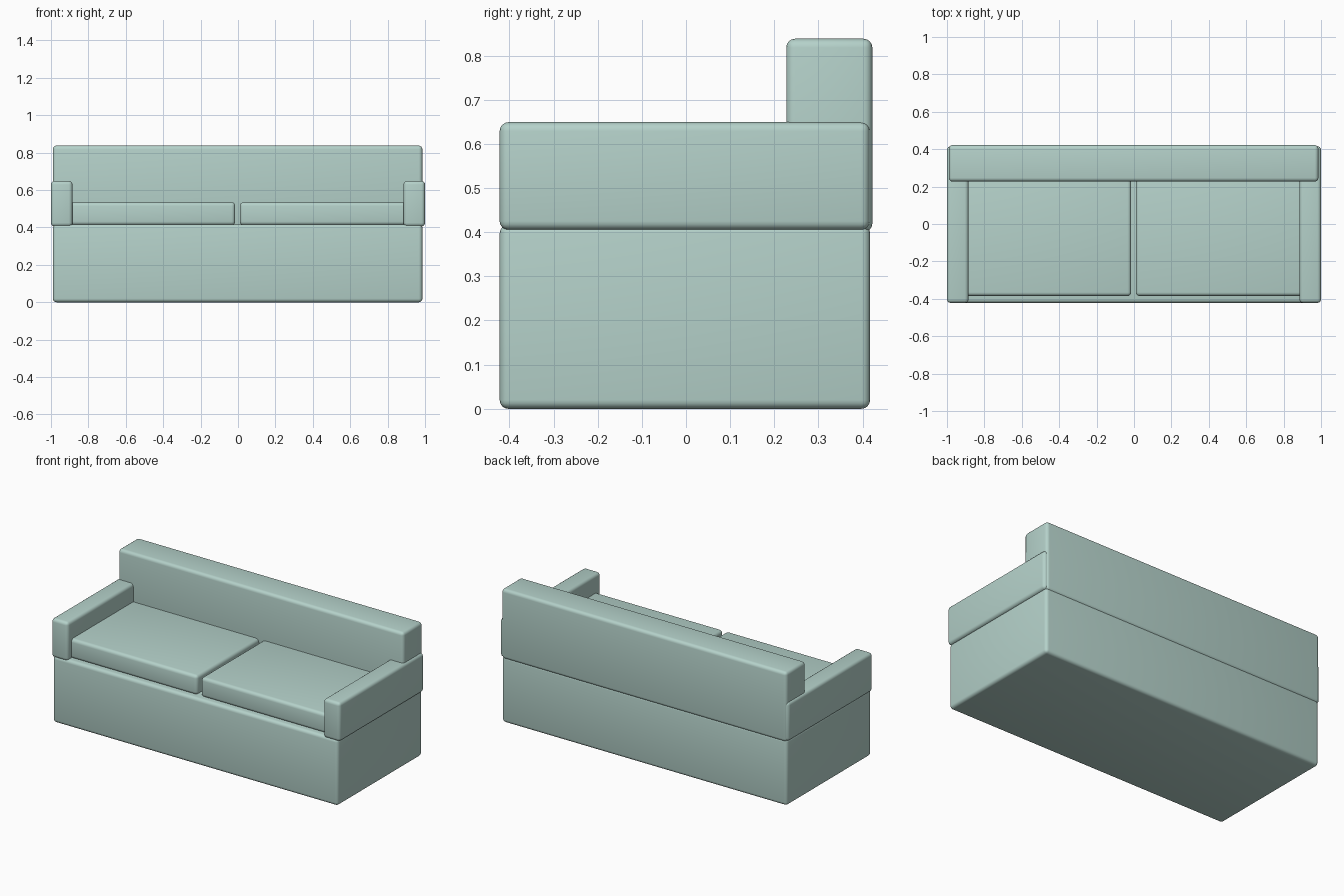
import bpy

cube = bpy.data.objects.get("Cube")
if cube:
    bpy.data.objects.remove(cube, do_unlink=True)

# Single upholstery colour
fabric = bpy.data.materials.new("sage_fabric")
fabric.use_nodes = True
colour = (0.46, 0.64, 0.59, 1.0)
fabric.diffuse_color = colour
shader = next(n for n in fabric.node_tree.nodes if n.type == "BSDF_PRINCIPLED")
shader.inputs["Base Color"].default_value = colour
shader.inputs["Roughness"].default_value = 0.8


def padded_block(name, low, high, radius=0.02):
    """Box between two corners with softly rounded edges."""
    centre = [(a + b) / 2 for a, b in zip(low, high)]
    bpy.ops.mesh.primitive_cube_add(size=1, location=centre)
    block = bpy.context.object
    block.name = name
    block.scale = [b - a for a, b in zip(low, high)]
    bpy.ops.object.transform_apply(location=False, rotation=False, scale=True)
    block.data.materials.append(fabric)
    bevel = block.modifiers.new("rounded_edges", "BEVEL")
    bevel.width = radius
    bevel.segments = 4
    bpy.ops.object.modifier_apply(modifier=bevel.name)
    bpy.ops.object.shade_smooth_by_angle()
    return block


# Base and backrest
padded_block("base", (-0.99, -0.422, 0), (0.986, 0.417, 0.417))
padded_block("backrest", (-0.99, 0.227, 0.4), (0.986, 0.422, 0.838))

# Armrests and seat cushions, one per side
for side, sign in (("left", 1), ("right", -1)):
    def mirrored(name, inner, outer, y, z):
        x = sorted((sign * inner, sign * outer))
        return padded_block(name, (x[0], y[0], z[0]), (x[1], y[1], z[1]))

    mirrored(side + "_armrest", 0.885, 1.0, (-0.422, 0.416), (0.405, 0.649))
    cushion = mirrored(side + "_seat_cushion", 0.0125, 0.91,
                       (-0.385, 0.25), (0.412, 0.535))
    cushion.location.x -= 0.0025
